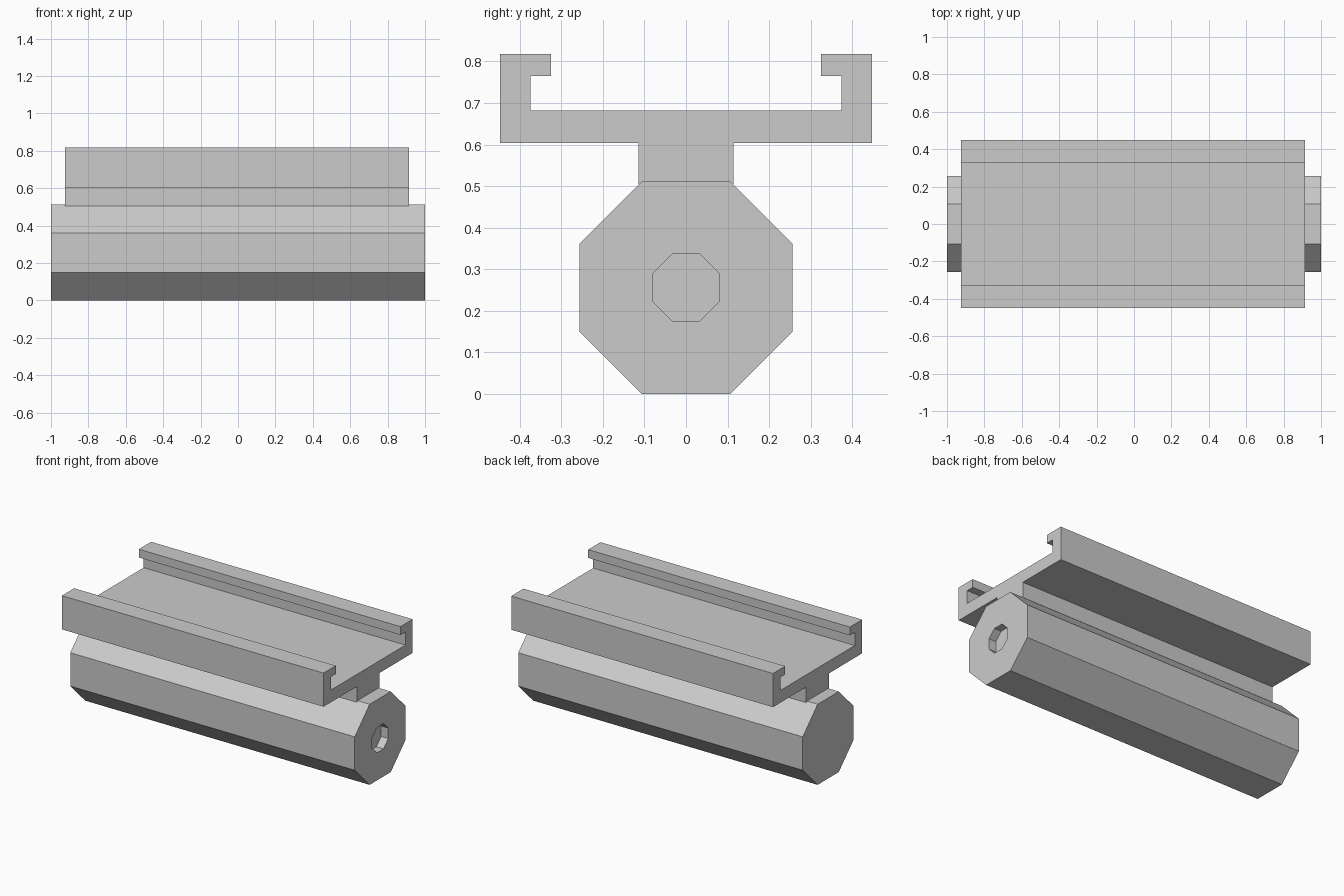
import bpy
import bmesh
import math

cube = bpy.data.objects.get("Cube")
if cube:
    bpy.data.objects.remove(cube, do_unlink=True)

GREY = (0.6, 0.6, 0.6, 1.0)
grey = bpy.data.materials.new("plain grey")
grey.use_nodes = True
grey.diffuse_color = GREY
grey.node_tree.nodes["Principled BSDF"].inputs["Base Color"].default_value = GREY


def prism(profile, x0, x1):
    """Extrude a (y, z) outline along x; return the bmesh and its +x end face."""
    bm = bmesh.new()
    ends = [[bm.verts.new((x, y, z)) for y, z in profile] for x in (x0, x1)]
    left_end = bm.faces.new(ends[1])
    bm.faces.new(ends[0][::-1])
    for i in range(len(profile)):
        j = (i + 1) % len(profile)
        bm.faces.new((ends[0][i], ends[0][j], ends[1][j], ends[1][i]))
    bmesh.ops.recalc_face_normals(bm, faces=bm.faces)
    return bm, left_end


def finish(name, bm):
    mesh = bpy.data.meshes.new(name)
    bm.to_mesh(mesh)
    bm.free()
    mesh.materials.append(grey)
    obj = bpy.data.objects.new(name, mesh)
    bpy.context.collection.objects.link(obj)


# Octagonal bar with a shallow octagonal socket in its +x end
apothem = 0.256
radius = apothem / math.cos(math.pi / 8)
octagon = [(radius * math.cos(a), apothem + radius * math.sin(a))
           for a in (math.pi / 8 + k * math.pi / 4 for k in range(8))]
bm, end = prism(octagon, -1.0, 1.0)
bmesh.ops.inset_individual(bm, faces=[end], thickness=0.19)
bmesh.ops.inset_individual(bm, faces=[end], thickness=0.0, depth=0.0)
bmesh.ops.translate(bm, verts=end.verts, vec=(-0.05, 0, 0))
finish("octagonal_bar", bm)

# T-slot rail: half outline from stem to channel floor, mirrored across y
half = [(0.114, 0.505), (0.114, 0.604), (0.448, 0.604), (0.448, 0.818),
        (0.325, 0.818), (0.325, 0.765), (0.374, 0.765), (0.374, 0.682)]
outline = half + [(-y, z) for y, z in reversed(half)]
bm, _ = prism(outline, -0.925, 0.915)
finish("channel_rail", bm)
